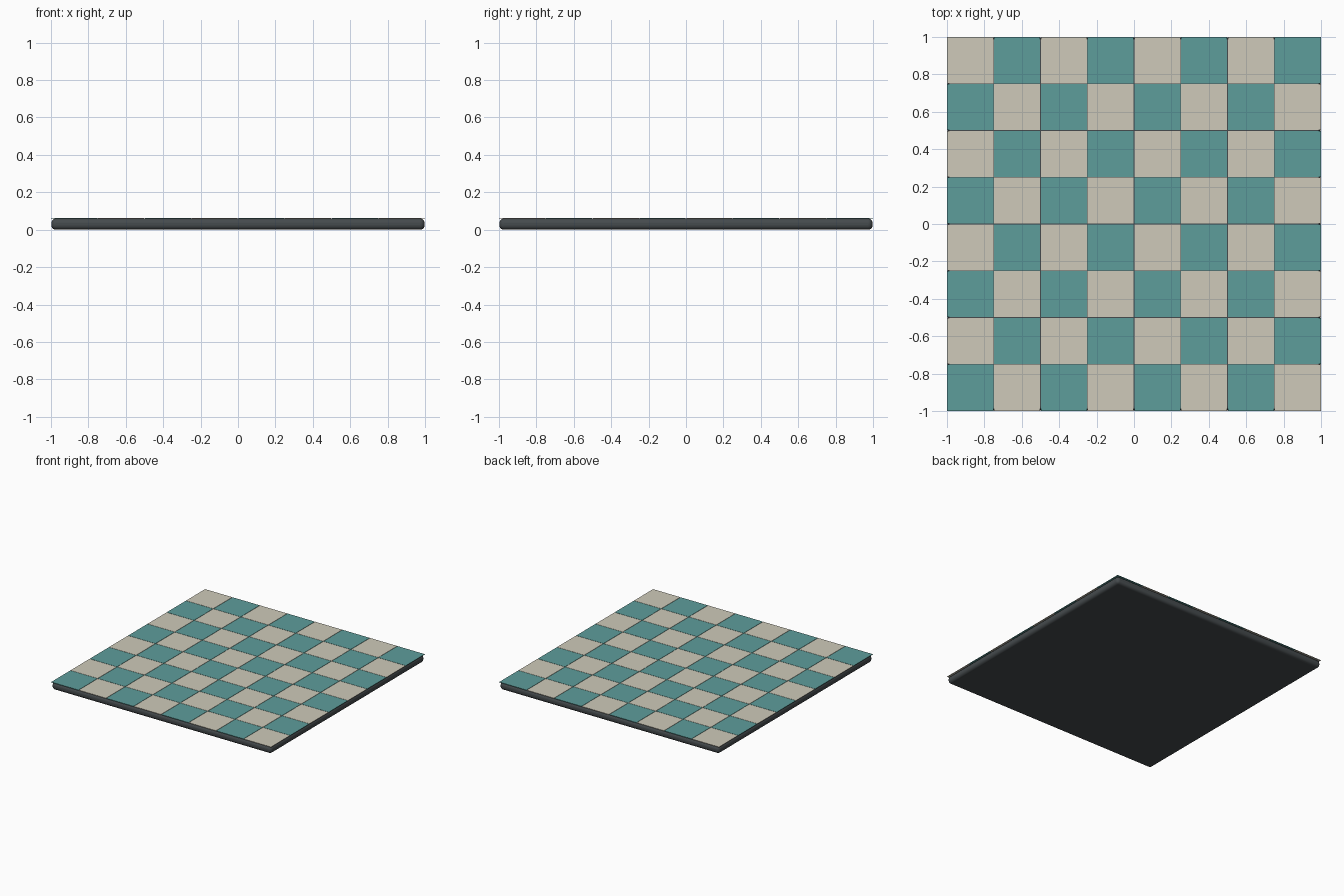
import bpy

if "Cube" in bpy.data.objects:
    bpy.data.objects.remove(bpy.data.objects["Cube"])

def material(name, rgb):
    m = bpy.data.materials.new(name)
    m.diffuse_color = (*rgb, 1)
    m.use_nodes = True
    m.node_tree.nodes["Principled BSDF"].inputs["Base Color"].default_value = m.diffuse_color
    return m

DARK = material("dark_grey", (0.06, 0.07, 0.075))
TEAL = material("teal", (0.11, 0.34, 0.33))
CREAM = material("cream", (0.62, 0.59, 0.49))

def box(name, loc, size, mat, bevel, segments):
    bpy.ops.mesh.primitive_cube_add(size=1, location=loc)
    o = bpy.context.object
    o.name = name
    o.scale = size
    bpy.ops.object.transform_apply(location=False, rotation=False, scale=True)
    o.data.materials.append(mat)
    if bevel:
        b = o.modifiers.new("rounding", 'BEVEL')
        b.width, b.segments = bevel, segments
        bpy.ops.object.shade_smooth_by_angle()
    return o

# Rounded slab under the squares
box("board_base", (0, 0, 0.03), (1.996, 1.996, 0.06), DARK, 0.025, 5)

# Thin 8 x 8 squares, teal in the front left corner
N, PITCH, GAP = 8, 0.25, 0.003
for i in range(N):
    for j in range(N):
        x, y = -1 + (i + 0.5) * PITCH, -1 + (j + 0.5) * PITCH
        teal = (i + j) % 2 == 0
        box(f"square_{i}_{j}", (x, y, 0.061), (PITCH - GAP, PITCH - GAP, 0.004),
            TEAL if teal else CREAM, 0, 0)
